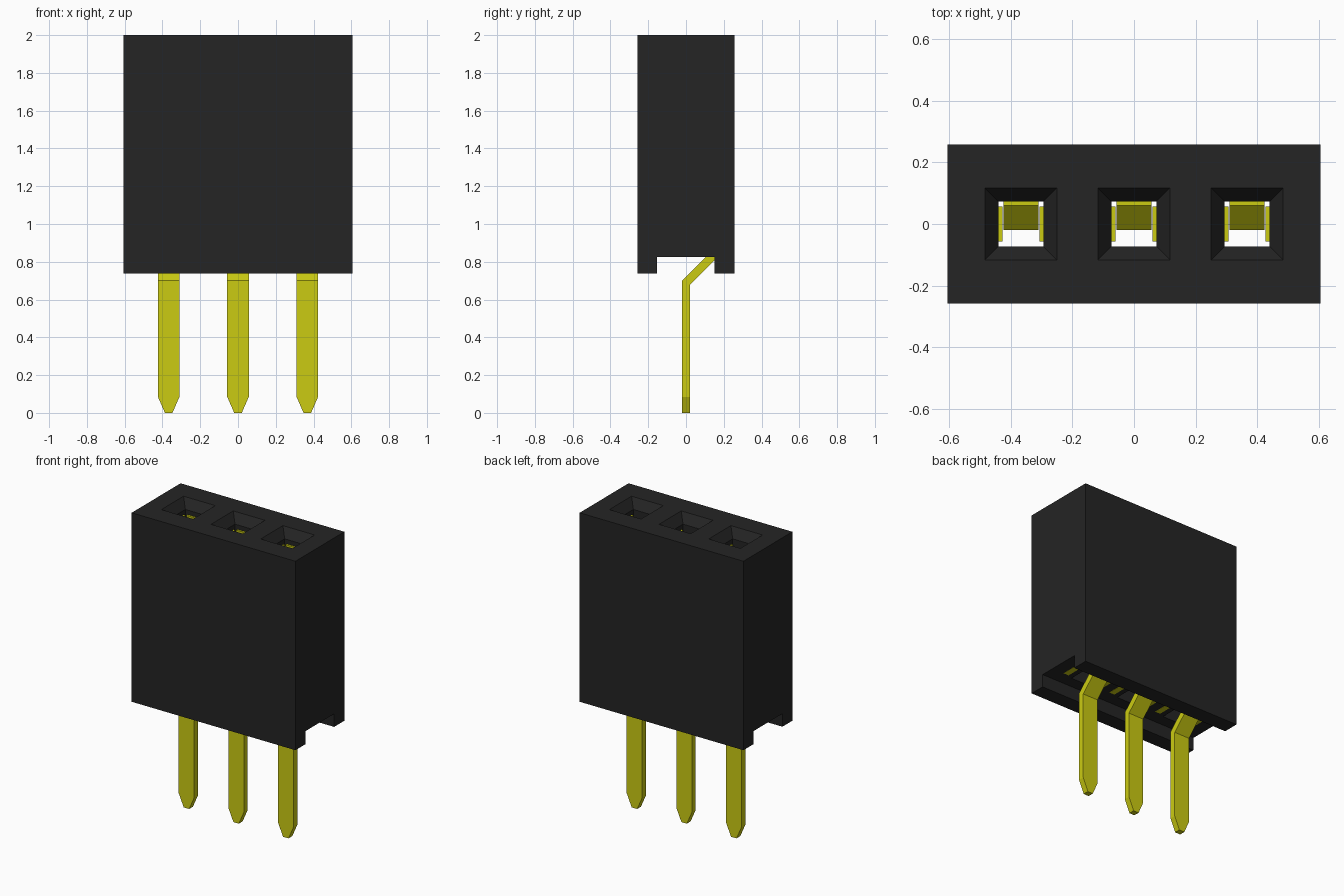
import bpy, bmesh, math
from mathutils import Matrix, Vector

cube = bpy.data.objects.get("Cube")
if cube:
    bpy.data.objects.remove(cube, do_unlink=True)

PITCH = 0.367


def material(name, rgb):
    m = bpy.data.materials.new(name)
    m.use_nodes = True
    color = (*rgb, 1)
    m.diffuse_color = color
    m.node_tree.nodes["Principled BSDF"].inputs["Base Color"].default_value = color
    return m


black = material("black plastic", (0.018, 0.018, 0.018))
gold = material("yellow metal", (0.60, 0.60, 0.006))


def loft(name, rings, mat):
    """Solid skinned through a list of four-cornered rings."""
    bm = bmesh.new()
    loops = [[bm.verts.new(p) for p in ring] for ring in rings]
    for a, b in zip(loops, loops[1:]):
        for i in range(4):
            j = (i + 1) % 4
            bm.faces.new((a[i], a[j], b[j], b[i]))
    bm.faces.new(loops[0][::-1])
    bm.faces.new(loops[-1])
    bmesh.ops.recalc_face_normals(bm, faces=bm.faces)
    mesh = bpy.data.meshes.new(name)
    bm.to_mesh(mesh)
    bm.free()
    mesh.materials.append(mat)
    obj = bpy.data.objects.new(name, mesh)
    bpy.context.collection.objects.link(obj)
    return obj


def rect(cx, hx, y0, y1, z):
    return [(cx - hx, y0, z), (cx + hx, y0, z), (cx + hx, y1, z), (cx - hx, y1, z)]


def strip(name, sections, x, turn=0):
    """Flat metal strip: sections hold front y, front z, back y, back z, half width."""
    place = Matrix.Translation((x, 0, 0)) @ Matrix.Rotation(turn, 4, 'Z')
    rings = [[place @ Vector(p) for p in ((-w, fy, fz), (w, fy, fz), (w, by, bz), (-w, by, bz))]
             for fy, fz, by, bz, w in sections]
    return loft(name, rings, gold)


# Housing block with a standoff channel and flared sockets cut through it
housing = loft("housing", [rect(0, 0.605, -0.258, 0.258, z) for z in (0.738, 2)], black)
cutters = [loft("channel_cutter", [rect(0, 0.8, -0.153, 0.15, z) for z in (0.6, 0.825)], black)]
for k in (-1, 0, 1):
    sizes = ((0.7, 0.073), (1.94, 0.073), (2, 0.117), (2.06, 0.161))
    cutters.append(loft("socket_cutter",
                        [rect(k * PITCH, h, -h, h, z) for z, h in sizes], black))
bpy.context.view_layer.objects.active = housing
for cutter in cutters:
    cutter.hide_render = True
    mod = housing.modifiers.new("cut", 'BOOLEAN')
    mod.operation = 'DIFFERENCE'
    mod.solver = 'EXACT'
    mod.object = cutter
    bpy.ops.object.modifier_apply(modifier=mod.name)
    bpy.data.objects.remove(cutter, do_unlink=True)

# Contact leaves lean inwards towards the socket mouth
W = 0.057
leaf = [(0.11, 1.0, 0.15, 1.0, W), (0.06, 1.91, 0.10, 1.91, W)]
# Pin: pointed tip, straight shank, bend towards the back, then the back leaf
pin = [(-0.02, 0, 0.02, 0, 0.02),
       (-0.02, 0.085, 0.02, 0.085, W),
       (-0.02, 0.70, 0.02, 0.678, W),
       (0.11, 0.83, 0.15, 0.808, W)] + leaf
side_leaf = [(0.11, 0.824, 0.15, 0.824, W)] + leaf

for k, label in ((-1, "right"), (0, "middle"), (1, "left")):
    strip(label + "_pin", pin, k * PITCH)
    for turn, side in ((math.pi / 2, "right"), (-math.pi / 2, "left")):
        strip(f"{label}_contact_{side}_leaf", side_leaf, k * PITCH, turn)
